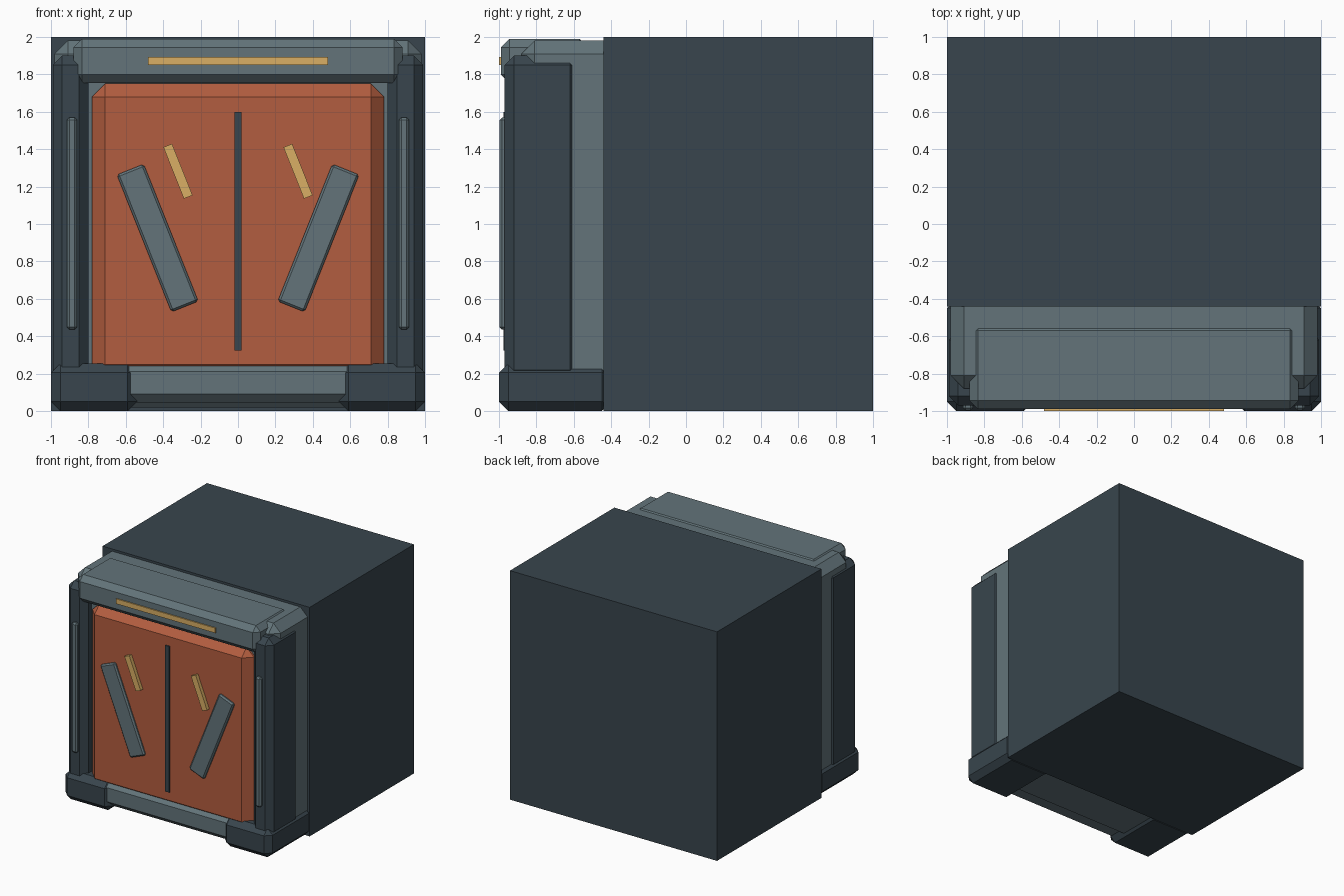
import bpy, bmesh
from math import radians
from mathutils import Matrix, Vector

if "Cube" in bpy.data.objects:
    bpy.data.objects.remove(bpy.data.objects["Cube"])


def material(name, rgb):
    m = bpy.data.materials.new(name)
    m.diffuse_color = (*rgb, 1)
    m.use_nodes = True
    m.node_tree.nodes["Principled BSDF"].inputs["Base Color"].default_value = m.diffuse_color
    return m


DARK = material("dark_steel", (0.040, 0.060, 0.075))
STEEL = material("light_steel", (0.125, 0.175, 0.195))
RUST = material("orange_paint", (0.45, 0.110, 0.050))
GOLD = material("yellow_paint", (0.70, 0.43, 0.130))


def box(name, lo, hi, mat, bevel=0.0, tilt=0.0):
    """Chamfered box between two corners, tilted about its own y axis."""
    lo, hi = Vector(lo), Vector(hi)
    bm = bmesh.new()
    bmesh.ops.create_cube(bm, size=1, matrix=Matrix.Diagonal((*(hi - lo), 1)))
    if bevel:
        bmesh.ops.bevel(bm, geom=bm.edges[:], offset=bevel, segments=1,
                        affect='EDGES', profile=0.5)
    me = bpy.data.meshes.new(name)
    bm.to_mesh(me)
    bm.free()
    me.materials.append(mat)
    ob = bpy.data.objects.new(name, me)
    ob.location = (lo + hi) / 2
    ob.rotation_euler.y = radians(tilt)
    bpy.context.collection.objects.link(ob)
    return ob


def sided(name, side, x0, x1, y, z, mat, bevel=0.0, tilt=0.0):
    """Box on one side of the centre plane (side = -1 or 1)."""
    a, b = sorted((side * x0, side * x1))
    return box(name, (a, y[0], z[0]), (b, y[1], z[1]), mat, bevel, tilt)


# Block body and the door frame in front of it
box("body", (-1, -0.44, 0), (1, 1, 2), DARK)
box("frame", (-0.98, -0.88, 0.02), (0.98, -0.36, 1.98), STEEL, 0.07)

# Lintel and sill
box("lintel", (-0.88, -0.99, 1.755), (0.88, -0.525, 1.99), STEEL, 0.045)
box("lintel_stripe", (-0.48, -1.0, 1.85), (0.48, -0.98, 1.893), GOLD)
box("sill", (-0.77, -0.985, 0.045), (0.77, -0.55, 0.257), STEEL, 0.045)

# Door and its centre seam
box("door", (-0.78, -0.965, 0.18), (0.78, -0.70, 1.75), RUST, 0.07)
box("door_seam", (-0.019, -0.977, 0.325), (0.019, -0.95, 1.60), DARK)

# Paired parts
for side, label in ((-1, "left"), (1, "right")):
    sided(label + "_pillar", side, 0.80, 0.99, (-0.97, -0.57), (0.17, 1.90), DARK, 0.05)
    sided(label + "_pillar_strip", side, 0.86, 0.915, (-0.997, -0.95), (0.435, 1.57), STEEL, 0.014)
    sided(label + "_foot", side, 0.54, 1.0, (-1.0, -0.40), (0, 0.255), DARK, 0.05)
    # Handle bars mirror each other, scratch marks lean the same way
    sided(label + "_handle", side, 0.3525, 0.5075, (-0.987, -0.95), (0.53, 1.32), STEEL, 0.012, side * 21.7)
    sided(label + "_door_mark", side, 0.296, 0.346, (-0.997, -0.955), (1.134, 1.43), GOLD, 0, -21.7)
